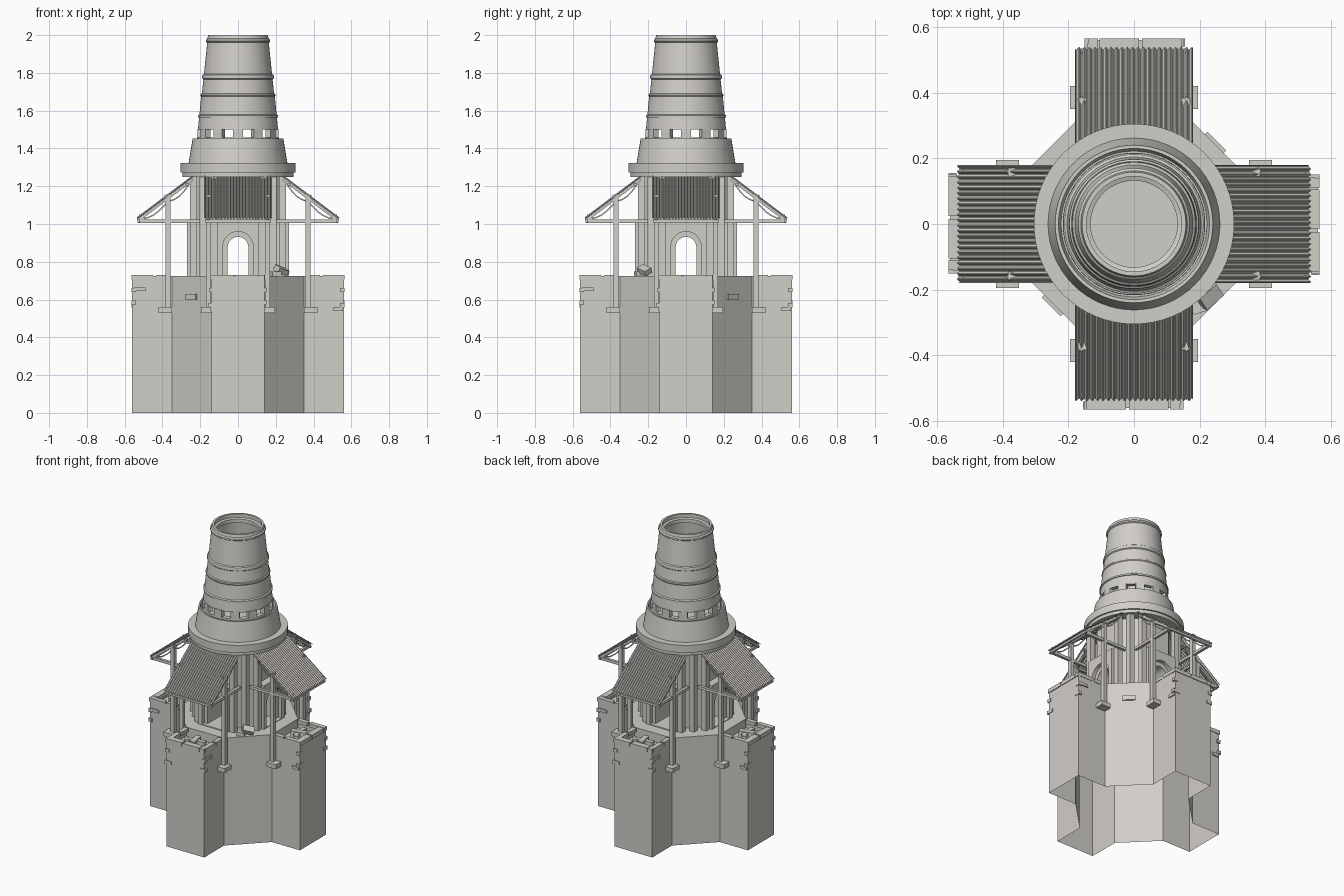
import bpy, bmesh, math, random
from mathutils import Matrix, Vector

if "Cube" in bpy.data.objects:
    bpy.data.objects.remove(bpy.data.objects["Cube"])

random.seed(4)
stone = bpy.data.materials.new("pale_stone")
stone.diffuse_color = (0.64, 0.62, 0.58, 1)
stone.use_nodes = True
stone.node_tree.nodes["Principled BSDF"].inputs["Base Color"].default_value = stone.diffuse_color


def finish(name, bm, folds=(0,), smooth=False):
    """Turn a bmesh into an object, repeated at quarter turns about z."""
    src = bm.verts[:] + bm.edges[:] + bm.faces[:]
    for k in folds:
        if k == 0:
            continue
        new = bmesh.ops.duplicate(bm, geom=src)["geom"]
        bmesh.ops.rotate(bm, verts=[g for g in new if isinstance(g, bmesh.types.BMVert)],
                         matrix=Matrix.Rotation(k * math.pi / 2, 3, 'Z'))
    mesh = bpy.data.meshes.new(name)
    bm.to_mesh(mesh)
    bm.free()
    mesh.materials.append(stone)
    ob = bpy.data.objects.new(name, mesh)
    bpy.context.collection.objects.link(ob)
    if smooth:
        bpy.context.view_layer.objects.active = ob
        ob.select_set(True)
        bpy.ops.object.shade_smooth_by_angle(angle=math.radians(35))
        ob.select_set(False)
    return ob


ALL = (0, 1, 2, 3)


def box(bm, c, s, rot=(0, 0, 0)):
    m = Matrix.Translation(c)
    for a, ax in zip(rot, "XYZ"):
        m = m @ Matrix.Rotation(a, 4, ax)
    bmesh.ops.create_cube(bm, size=1, matrix=m @ Matrix.Diagonal((*s, 1)))


def bar(bm, a, b, w):
    """Square bar between two points."""
    a, b = Vector(a), Vector(b)
    q = (b - a).to_track_quat('Z', 'Y').to_matrix().to_4x4()
    bmesh.ops.create_cube(bm, size=1, matrix=Matrix.Translation((a + b) / 2) @ q
                          @ Matrix.Diagonal((w, w, (b - a).length, 1)))


def lathe(name, profile, closed=False, seg=64):
    bm = bmesh.new()
    vs = [bm.verts.new((r, 0, z)) for r, z in profile]
    pairs = list(zip(vs, vs[1:] + vs[:1])) if closed else list(zip(vs, vs[1:]))
    es = [bm.edges.new(p) for p in pairs]
    bmesh.ops.spin(bm, geom=vs + es, cent=(0, 0, 0), axis=(0, 0, 1),
                   angle=2 * math.pi, steps=seg, use_merge=False)
    bmesh.ops.remove_doubles(bm, verts=bm.verts[:], dist=1e-4)
    bmesh.ops.recalc_face_normals(bm, faces=bm.faces[:])
    return finish(name, bm, smooth=True)


# Cross-shaped base, open underneath, with a sunken pit on each arm
bm = bmesh.new()
H = 0.725
pts = []
for k in range(4):
    rot = Matrix.Rotation(k * math.pi / 2, 3, 'Z')
    pts += [rot @ Vector(p) for p in ((-.14, -.35, 0), (-.14, -.56, 0), (.14, -.56, 0), (.14, -.35, 0))]
low = [bm.verts.new(p) for p in pts]
top = [bm.verts.new((p.x, p.y, H)) for p in pts]
for i in range(16):
    j = (i + 1) % 16
    bm.faces.new((low[i], low[j], top[j], top[i]))
bm.faces.new([top[i] for i in range(16) if i % 4 in (0, 3)])
for k in range(4):
    f = bm.faces.new(top[4 * k:4 * k + 4])
    bmesh.ops.inset_region(bm, faces=[f], thickness=0.055)
    pit = bmesh.ops.extrude_face_region(bm, geom=[f])["geom"]
    bmesh.ops.translate(bm, vec=(0, 0, -.06), verts=[g for g in pit if isinstance(g, bmesh.types.BMVert)])
    bmesh.ops.delete(bm, geom=[f], context='FACES_ONLY') if f.is_valid else None
bmesh.ops.recalc_face_normals(bm, faces=bm.faces[:])
finish("base_walls", bm)

# Broken coping stones along the arm edges
bm = bmesh.new()
for x, w in ((-.085, .12), (.045, .12), (.125, .03)):
    box(bm, (x, -.545, .718), (w, .04, .026))
for s in (-1, 1):
    for y, l in ((-.5, .10), (-.4, .07)):
        box(bm, (s * .128, y, .718), (.03, l, .024))
finish("coping", bm, ALL)

# Rubble in the pits
bm = bmesh.new()
box(bm, (0, -.455, .69), (.035, .10, .07), (0, 0, .2))
box(bm, (.01, -.455, .70), (.12, .03, .04), (0, 0, .1))
box(bm, (-.05, -.47, .69), (.03, .03, .06), (.1, 0, .5))
finish("pit_rubble", bm, ALL)

# Stray bricks standing proud of the walls, and fallen ones on the deck
bm = bmesh.new()
for x, z, w in ((-.135, .65, .03), (-.13, .57, .05), (.13, .585, .04), (.135, .65, .03)):
    box(bm, (x, -.5525, z), (w, .024, .022))
box(bm, (.14, -.52, .655), (.016, .06, .02))
box(bm, (-.14, -.53, .55), (.016, .05, .02))
finish("proud_bricks", bm, ALL)
bm = bmesh.new()
box(bm, (-.245, -.245, .615), (.08, .02, .03), (0, 0, -math.pi / 4))
finish("corner_bricks", bm, (0, 2))
bm = bmesh.new()
box(bm, (.23, -.22, .755), (.07, .045, .03), (.2, .5, .6))
box(bm, (.20, -.25, .735), (.05, .04, .025), (0, 0, .3))
finish("fallen_bricks", bm)

# Octagonal tower body with porch blocks
bm = bmesh.new()
bmesh.ops.create_cone(bm, cap_ends=True, segments=8, radius1=.22 / math.cos(math.pi / 8),
                      radius2=.22 / math.cos(math.pi / 8), depth=.55,
                      matrix=Matrix.Translation((0, 0, .995)) @ Matrix.Rotation(math.pi / 8, 4, 'Z'))
body = finish("tower_body", bm)
bm = bmesh.new()
box(bm, (0, 0, .871), (.22, .54, .298))
porch = finish("porch_block", bm)
bm = bmesh.new()
box(bm, (0, 0, .871), (.54, .22, .298))
porch_side = finish("porch_block_side", bm)


def arch(name, w, spring, y0, y1, turn):
    """Arched prism used to cut a doorway."""
    bm = bmesh.new()
    out = [(-w, .73), (w, .73)] + [(w * math.cos(a * math.pi / 16), spring + w * math.sin(a * math.pi / 16))
                                   for a in range(17)]
    f = bm.faces.new([bm.verts.new((x, y0, z)) for x, z in out])
    g = bmesh.ops.extrude_face_region(bm, geom=[f])["geom"]
    bmesh.ops.translate(bm, vec=(0, y1 - y0, 0), verts=[v for v in g if isinstance(v, bmesh.types.BMVert)])
    bmesh.ops.recalc_face_normals(bm, faces=bm.faces[:])
    bmesh.ops.rotate(bm, verts=bm.verts[:], matrix=Matrix.Rotation(turn * math.pi / 2, 3, 'Z'))
    return finish(name, bm)


cutters = [arch("passage_cutter", .055, .877, -.35, .35, k) for k in (0, 1)]
cutters += [arch("door_cutter", .08, .88, -.35, -.245, k) for k in ALL]
steps = [(porch, 'UNION'), (porch_side, 'UNION')] + [(c, 'DIFFERENCE') for c in cutters]
for ob, op in steps:
    m = body.modifiers.new(op.lower(), 'BOOLEAN')
    m.operation, m.object, m.solver = op, ob, 'EXACT'
bpy.context.view_layer.objects.active = body
for m in list(body.modifiers):
    bpy.ops.object.modifier_apply(modifier=m.name)
for ob, op in steps:
    bpy.data.objects.remove(ob)

# Pilasters around the tower corners
bm = bmesh.new()
for x, y, w in ((.13, -.235, .036), (.185, -.185, .036), (.235, -.13, .036)):
    box(bm, (x, y, .99), (w, w, .54))
finish("pilasters", bm, ALL)

# Collar, parapet and the tapering chimney drum
lathe("collar", [(0, 1.25), (.295, 1.25), (.295, 1.272), (.305, 1.272), (.305, 1.322), (.262, 1.322), (0, 1.322)])
lathe("parapet", [(.262, 1.32), (.24, 1.452), (.23, 1.452), (.222, 1.425), (0, 1.425)])
lathe("drum_foot", [(.217, 1.42), (.216, 1.458), (.185, 1.458), (.185, 1.42)])
lathe("drum", [(.212, 1.5), (.206, 1.565), (.212, 1.565), (.212, 1.575), (.204, 1.58), (.195, 1.675),
               (.198, 1.68), (.197, 1.688), (.191, 1.692), (.183, 1.765), (.189, 1.77), (.19, 1.78),
               (.187, 1.79), (.18, 1.795), (.163, 1.96), (.17, 1.965), (.17, 1.975), (.162, 1.982),
               (.158, 2.0), (.145, 2.0), (.145, 1.975), (.132, 1.97), (.132, 1.945), (.147, 1.94),
               (.185, 1.5)], closed=True)

# Teeth that leave twelve openings under the drum
bm = bmesh.new()
for k in range(12):
    a = k * math.pi / 6
    box(bm, (.199 * math.cos(a), .199 * math.sin(a), 1.479), (.032, .054, .05), (0, 0, a))
finish("drum_teeth", bm)

# Corrugated awning roofs
bm = bmesh.new()
N = 132
rows = []
for y, z in ((-.24, 1.252), (-.535, 1.03)):
    rows.append([bm.verts.new((-.18 + .36 * i / N, y - .004 * math.sin(2 * math.pi * i / 6),
                               z + .004 * math.sin(2 * math.pi * i / 6))) for i in range(N + 1)])
for i in range(N):
    bm.faces.new((rows[1][i], rows[1][i + 1], rows[0][i + 1], rows[0][i]))
bmesh.ops.solidify(bm, geom=bm.faces[:], thickness=.006)
bmesh.ops.recalc_face_normals(bm, faces=bm.faces[:])
finish("awning_roof", bm, ALL, smooth=True)

# Bolts on the roofs
bm = bmesh.new()
for x in (-.16, .16):
    for y in (-.385, -.52):
        box(bm, (x, y, 1.252 - (-.24 - y) * .7525 + .006), (.006, .006, .008))
finish("roof_bolts", bm, ALL)

# Awning frame: posts, feet, rafters, beams and sagging cables
bm = bmesh.new()
for s in (-1, 1):
    x = s * .157
    box(bm, (x, -.37, .845), (.026, .026, .62))
    box(bm, (s * .168, -.385, .545), (.055, .07, .03))
    bar(bm, (x, -.24, 1.236), (x, -.53, 1.018), .014)
    bar(bm, (x, -.20, 1.015), (x, -.53, 1.015), .018)
    for (y0, z0), (y1, z1) in (((-.25, 1.225), (-.37, 1.12)), ((-.37, 1.12), (-.525, 1.025))):
        path = [(x, y0 + (y1 - y0) * t / 6, z0 + (z1 - z0) * t / 6 - .025 * math.sin(math.pi * t / 6))
                for t in range(7)]
        for a, b in zip(path, path[1:]):
            bar(bm, a, b, .007)
for y, z in ((-.525, 1.016), (-.37, 1.135), (-.27, 1.21)):
    bar(bm, (-.175, y, z), (.175, y, z), .014)
finish("awning_frame", bm, ALL)
